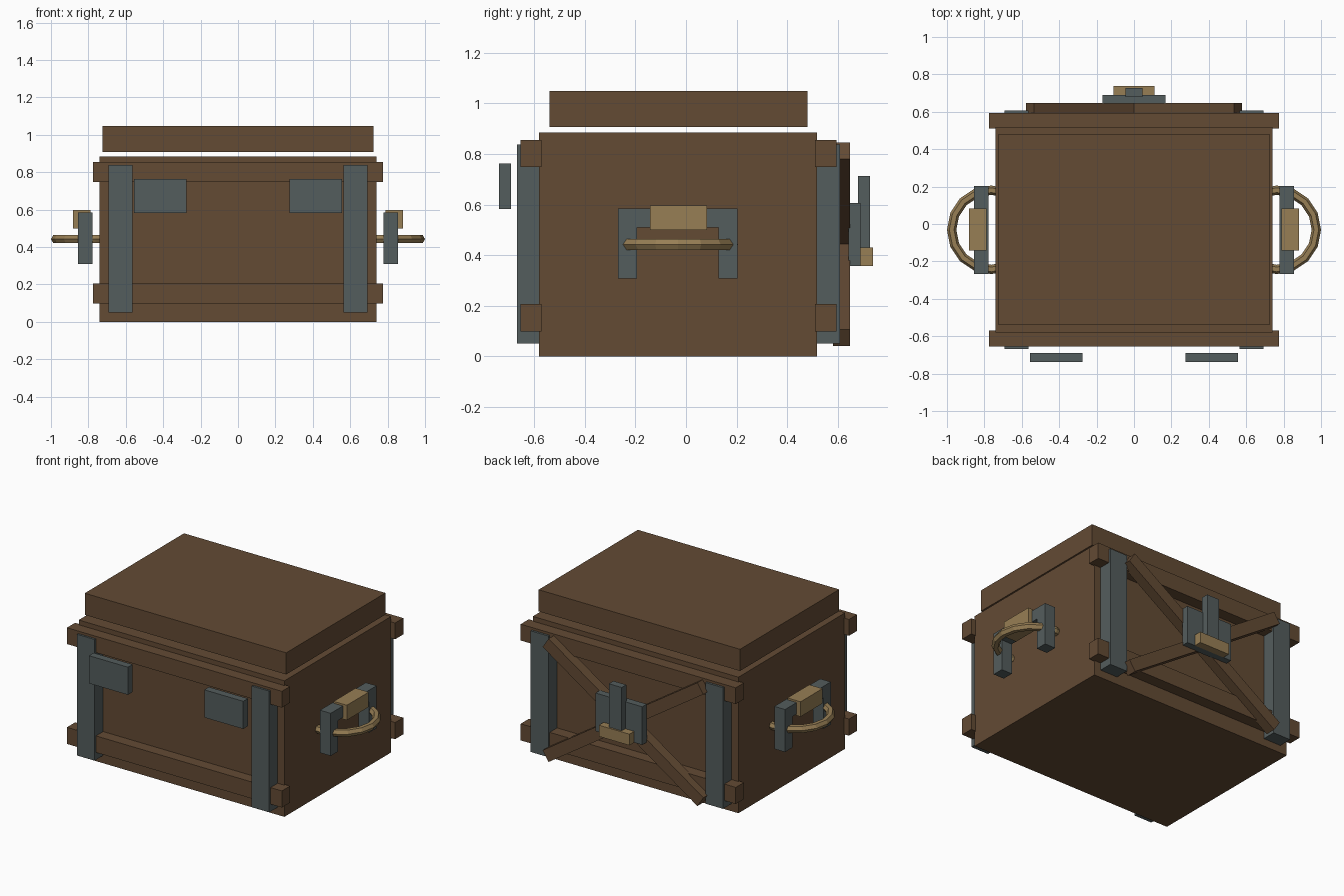
import bpy, bmesh, math
from mathutils import Matrix

if "Cube" in bpy.data.objects:
    bpy.data.objects.remove(bpy.data.objects["Cube"])


def material(name, rgb):
    m = bpy.data.materials.new(name)
    m.diffuse_color = (*rgb, 1)
    m.use_nodes = True
    m.node_tree.nodes["Principled BSDF"].inputs["Base Color"].default_value = m.diffuse_color
    return m


WOOD = material("brown wood", (0.125, 0.069, 0.034))
IRON = material("grey iron", (0.088, 0.109, 0.109))
BRASS = material("dull brass", (0.31, 0.21, 0.09))


def finish(name, bm, mat):
    me = bpy.data.meshes.new(name)
    bm.to_mesh(me)
    bm.free()
    me.materials.append(mat)
    ob = bpy.data.objects.new(name, me)
    bpy.context.collection.objects.link(ob)
    return ob


def box(name, x, y, z, mat, tilt=0):
    """Box from (min, max) ranges, optionally tilted about the y axis."""
    bm = bmesh.new()
    bmesh.ops.create_cube(bm, size=1)
    size = [b - a for a, b in (x, y, z)]
    mid = [(a + b) / 2 for a, b in (x, y, z)]
    bm.transform(Matrix.Translation(mid) @ Matrix.Rotation(tilt, 4, 'Y')
                 @ Matrix.Diagonal((*size, 1)))
    return finish(name, bm, mat)


def sided(s, a, b):
    return (min(s * a, s * b), max(s * a, s * b))


def ring(name, cx, cy, cz, R, r, mat, n=16, k=6):
    bm = bmesh.new()
    v = []
    for i in range(n):
        a = 2 * math.pi * i / n
        row = []
        for j in range(k):
            b = 2 * math.pi * j / k
            d = R + r * math.cos(b)
            row.append(bm.verts.new((cx + d * math.cos(a), cy + d * math.sin(a),
                                     cz + r * math.sin(b))))
        v.append(row)
    for i in range(n):
        for j in range(k):
            i2, j2 = (i + 1) % n, (j + 1) % k
            bm.faces.new((v[i][j], v[i2][j], v[i2][j2], v[i][j2]))
    return finish(name, bm, mat)


# Chest body and the lid hovering just above it
box("body", (-0.74, 0.74), (-0.58, 0.518), (0, 0.885), WOOD)
box("lid", (-0.725, 0.725), (-0.54, 0.48), (0.907, 1.048), WOOD)

# Horizontal rails on front and back
for face, y in (("front", (-0.654, -0.57)), ("back", (0.51, 0.594))):
    for level, z in (("lower", (0.098, 0.206)), ("upper", (0.748, 0.854))):
        box(f"{face}_{level}_rail", (-0.774, 0.774), y, z, WOOD)

# Diagonal cross braces on the back
tilt = math.radians(33.5)
for label, t in (("rising", -tilt), ("falling", tilt)):
    box(f"{label}_brace", (-0.668, 0.668), (0.58, 0.648), (0.404, 0.482), WOOD, t)

for s, side in ((-1, "left"), (1, "right")):
    # Upright iron straps
    box(f"{side}_front_strap", sided(s, 0.565, 0.692), (-0.667, -0.57), (0.05, 0.838), IRON)
    box(f"{side}_back_strap", sided(s, 0.565, 0.692), (0.51, 0.608), (0.05, 0.838), IRON)
    # Front hinge plates
    box(f"{side}_hinge_plate", sided(s, 0.275, 0.555), (-0.739, -0.691), (0.583, 0.763), IRON)
    # Side handle: two legs, cross bar, brass plate and ring
    box(f"{side}_handle_front_leg", sided(s, 0.778, 0.855), (-0.268, -0.194), (0.308, 0.585), IRON)
    box(f"{side}_handle_back_leg", sided(s, 0.778, 0.855), (0.128, 0.203), (0.308, 0.585), IRON)
    box(f"{side}_handle_bar", sided(s, 0.778, 0.855), (-0.194, 0.128), (0.51, 0.585), IRON)
    box(f"{side}_handle_plate", sided(s, 0.788, 0.883), (-0.142, 0.083), (0.5, 0.597), BRASS)
    ring(f"{side}_handle_ring", s * 0.763, -0.031, 0.442, 0.212, 0.025, BRASS)

# Latch on the back
box("latch_plate", (-0.168, 0.168), (0.643, 0.69), (0.357, 0.605), IRON)
box("latch_tongue", (-0.046, 0.046), (0.68, 0.727), (0.41, 0.712), IRON)
box("latch_catch", (-0.11, 0.11), (0.69, 0.739), (0.357, 0.43), BRASS)
